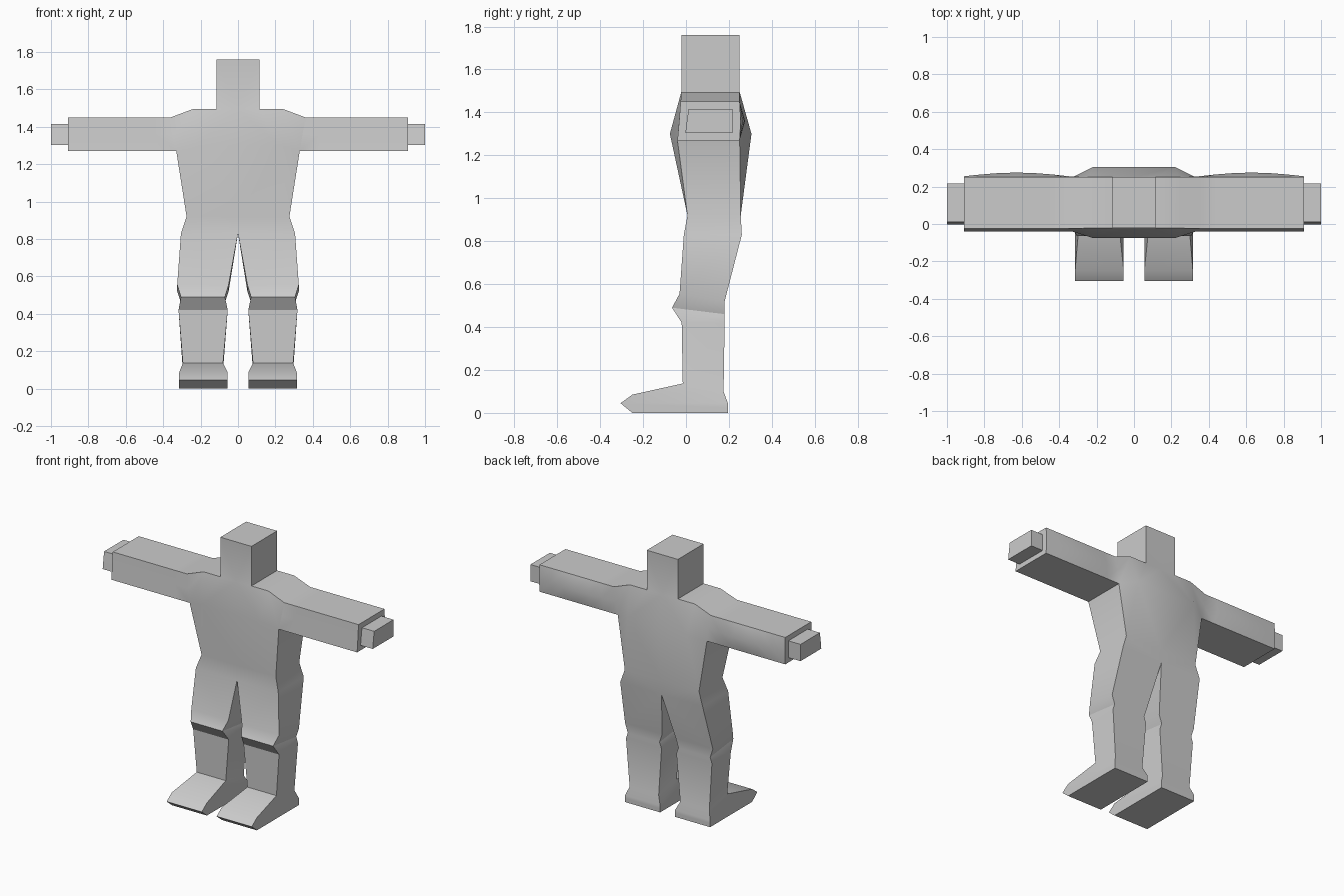
import bpy, bmesh, math

grey = bpy.data.materials.new("plain_grey")
grey.diffuse_color = (0.6, 0.6, 0.6, 1)

bm = bmesh.new()


def face(*pts):
    """Add a face and its mirrored twin."""
    for s in (1, -1):
        bm.faces.new([bm.verts.new((s * x, y, z)) for x, y, z in pts])


def loft(rings):
    """Skin a row of closed rings."""
    for a, b in zip(rings, rings[1:]):
        for i in range(len(a)):
            j = (i + 1) % len(a)
            face(a[i], a[j], b[j], b[i])


# Legs and feet: front y, front z, back y, back z, inner x, outer x
leg = [
    (-0.25, 0.0, 0.195, 0.0, 0.055, 0.315),      # sole
    (-0.305, 0.045, 0.195, 0.025, 0.055, 0.315),  # toe
    (-0.25, 0.085, 0.195, 0.045, 0.055, 0.315),   # toe top
    (-0.015, 0.137, 0.175, 0.10, 0.08, 0.295),    # ankle
    (-0.02, 0.42, 0.18, 0.42, 0.055, 0.318),      # shin top
    (-0.065, 0.49, 0.18, 0.46, 0.07, 0.305),      # knee
    (-0.03, 0.555, 0.18, 0.52, 0.05, 0.325),      # thigh
    (-0.01, 0.83, 0.26, 0.83, 0.0, 0.305),        # hip
]
rings = [[(xi, yf, zf), (xo, yf, zf), (xo, yb, zb), (xi, yb, zb)]
         for yf, zf, yb, zb, xi, xo in leg]
loft(rings)
face(*rings[0])

# Torso, front and back: hip y, waist y, chest y, armpit y, arm mid y, arm top y, shoulder y
sides = [(-0.01, 0.007, -0.075, -0.04, -0.032, -0.025, -0.022),
         (0.26, 0.255, 0.305, 0.25, 0.255, 0.25, 0.25)]
for hip, waist, chest, pit, mid, top, sh in sides:
    w0, w1 = (0, waist, 0.92), (0.275, waist, 0.92)
    c0, c1 = (0, chest, 1.3), (0.22, chest, 1.3)
    p = (0.33, pit, 1.27)
    face((0, hip, 0.83), (0.305, hip, 0.83), w1, w0)
    face(w0, w1, c1, c0)
    face(w1, p, c1)
    face(c0, c1, (0.24, sh, 1.495), (0.115, sh, 1.495), (0, sh, 1.495))
    face(c1, p, (0.345, mid, 1.36), (0.36, top, 1.45), (0.24, sh, 1.495))
f, b = sides
# Flanks
face((0.305, f[0], 0.83), (0.305, b[0], 0.83), (0.275, b[1], 0.92), (0.275, f[1], 0.92))
face((0.275, f[1], 0.92), (0.275, b[1], 0.92), (0.33, b[3], 1.27), (0.33, f[3], 1.27))
# Shoulder tops
face((0.115, f[6], 1.495), (0.24, f[6], 1.495), (0.24, b[6], 1.495), (0.115, b[6], 1.495))
face((0.24, f[6], 1.495), (0.36, f[5], 1.45), (0.36, b[5], 1.45), (0.24, b[6], 1.495))

# Arms, with a slight swell along the back
arm = []
for i in range(7):
    t = i / 6
    swell = 0.02 * math.sin(math.pi * t)
    xb, xm, xt = (x + (0.91 - x) * t for x in (0.33, 0.345, 0.36))
    arm.append([(xb, f[3], 1.27), (xm, f[4], 1.36), (xt, f[5], 1.45),
                (xt, b[5], 1.45), (xm, b[4] + swell, 1.36), (xb, b[3], 1.27)])

# Hands
hand = [[(x, -0.003, 1.303), (x, 0.004, 1.36), (x, 0.012, 1.415),
         (x, 0.217, 1.415), (x, 0.217, 1.36), (x, 0.217, 1.303)] for x in (0.91, 1.0)]
loft(arm + hand)
face(*hand[1])

# Head
h0, h1 = 1.495, 1.76
for y in (f[6], b[6]):
    face((0, y, h0), (0.115, y, h0), (0.115, y, h1), (0, y, h1))
face((0.115, f[6], h0), (0.115, b[6], h0), (0.115, b[6], h1), (0.115, f[6], h1))
face((0, f[6], h1), (0.115, f[6], h1), (0.115, b[6], h1), (0, b[6], h1))

# Weld the parts into one skin
bmesh.ops.remove_doubles(bm, verts=bm.verts, dist=0.0005)
bmesh.ops.recalc_face_normals(bm, faces=bm.faces)
mesh = bpy.data.meshes.new("body")
bm.to_mesh(mesh)
bm.free()
mesh.materials.append(grey)
body = bpy.data.objects.new("body", mesh)
bpy.context.collection.objects.link(body)
bpy.context.view_layer.objects.active = body
body.select_set(True)
bpy.ops.object.shade_smooth_by_angle(angle=math.radians(30))
